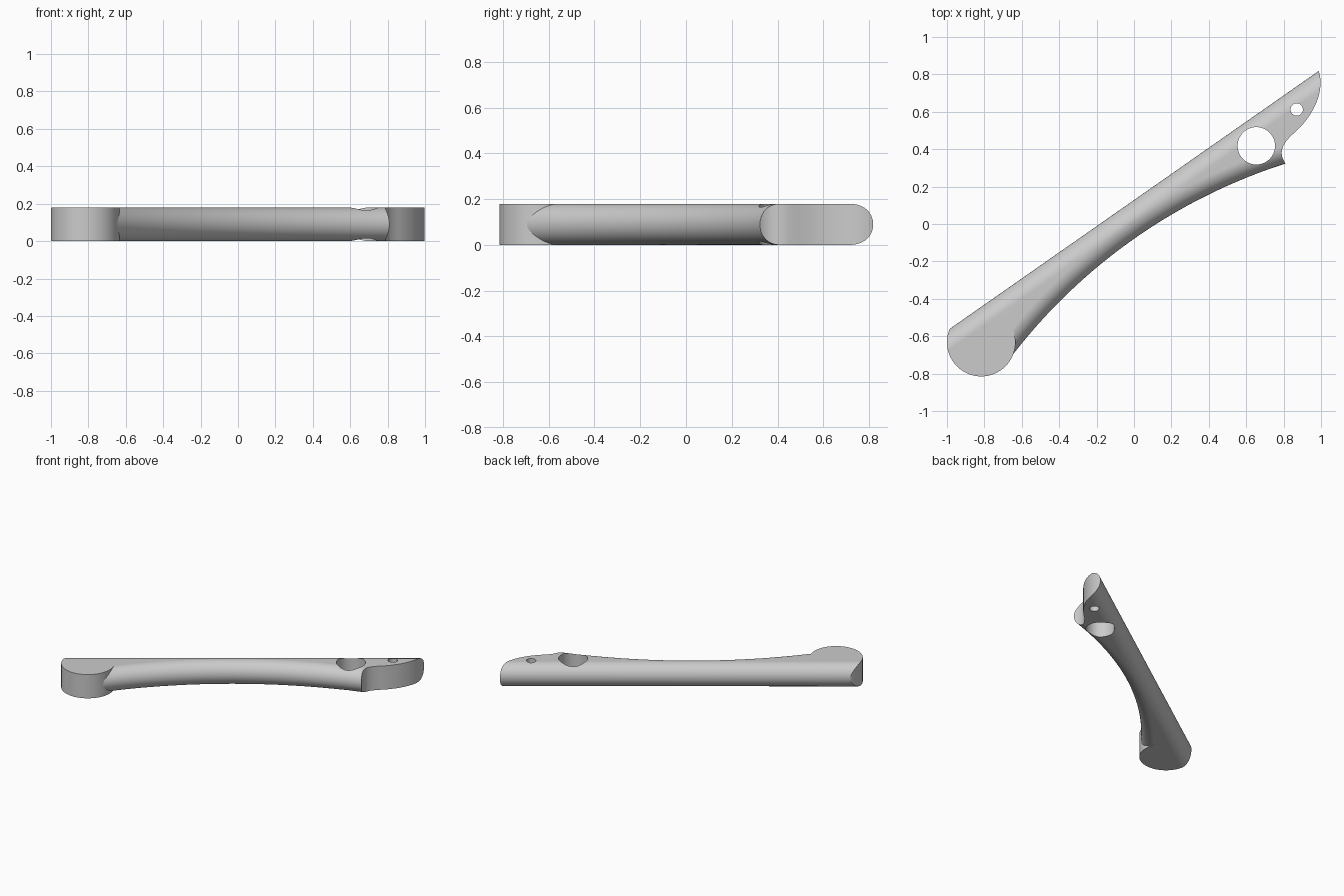
import bpy, bmesh, math
from mathutils import Matrix, Vector
from mathutils.geometry import interpolate_bezier

if "Cube" in bpy.data.objects:
    bpy.data.objects.remove(bpy.data.objects["Cube"])

R = 0.09                                  # edge rounding, half the thickness
TURN = Matrix.Rotation(math.radians(34.95), 4, 'Z')
BACK = 0.105                              # straight back edge, along the bar
ARC = Vector((-0.037, -3.06))             # centre of the hollow front edge
ARC_R = 2.995

grey = bpy.data.materials.new("grey")
grey.use_nodes = True
grey.diffuse_color = (0.6, 0.6, 0.6, 1)
grey.node_tree.nodes["Principled BSDF"].inputs["Base Color"].default_value = (0.6, 0.6, 0.6, 1)


def make_object(name, bm):
    bmesh.ops.remove_doubles(bm, verts=bm.verts, dist=1e-5)
    bmesh.ops.recalc_face_normals(bm, faces=bm.faces)
    mesh = bpy.data.meshes.new(name)
    bm.to_mesh(mesh)
    bm.free()
    mesh.materials.append(grey)
    obj = bpy.data.objects.new(name, mesh)
    bpy.context.collection.objects.link(obj)
    return obj


def section(u, hollow_front, steps=14):
    """Closed ring across the bar at distance u along it."""
    front = ARC.y + math.sqrt(ARC_R ** 2 - (u - ARC.x) ** 2) if hollow_front else -0.4
    e = min(R, (BACK - front) / 2)
    inset = [e * (1 - math.cos(math.pi / 2 * i / steps)) for i in range(steps + 1)]
    rows = [BACK - d for d in inset]
    rows += [front + d for d in reversed(inset)] if hollow_front else [front]
    top, bottom = [], []
    for v in rows:
        d = min(R, BACK - v)
        if hollow_front:
            d = min(d, max(0, (Vector((u, v)) - ARC).length - ARC_R))
        h = math.sqrt(max(0, R * R - (R - d) ** 2))
        if d < 1e-5:
            h = 0
        top.append(Vector((u, v, R + h)))
        bottom.append(Vector((u, v, R - h)))
    return top + bottom[::-1]


def loft(name, start, end, count, hollow_front):
    bm = bmesh.new()
    rings = []
    for i in range(count + 1):
        ring = section(start + (end - start) * i / count, hollow_front)
        rings.append([bm.verts.new(TURN @ p) for p in ring])
    for a, b in zip(rings, rings[1:]):
        for j in range(len(a)):
            k = (j + 1) % len(a)
            bm.faces.new((a[j], a[k], b[k], b[j]))
    bm.faces.new(rings[0])
    bm.faces.new(rings[-1])
    return make_object(name, bm)


def prism(name, outline):
    """Tall upright cutter with the given plan outline."""
    bm = bmesh.new()
    face = bm.faces.new([bm.verts.new((x, y, -0.2)) for x, y in outline])
    up = bmesh.ops.extrude_face_region(bm, geom=[face])
    bmesh.ops.translate(bm, vec=(0, 0, 0.6),
                        verts=[v for v in up["geom"] if isinstance(v, bmesh.types.BMVert)])
    return make_object(name, bm)


def disc(x, y, r, n=72):
    return [(x + r * math.cos(math.tau * i / n), y + r * math.sin(math.tau * i / n))
            for i in range(n)]


def boolean(obj, cutter, operation):
    mod = obj.modifiers.new("cut", 'BOOLEAN')
    mod.operation, mod.object, mod.solver = operation, cutter, 'EXACT'
    bpy.context.view_layer.objects.active = obj
    bpy.ops.object.modifier_apply(modifier=mod.name)


# Bar and the thick round head at its left end
bar = loft("bar", -0.98, 1.45, 60, True)
head = loft("round_head", -1.4, -0.7, 1, False)

# Swept S-shaped end of the bar
lower = interpolate_bezier((0.81, 0.323), (0.77, 0.38), (0.79, 0.43), (0.86, 0.49), 16)
upper = interpolate_bezier((0.86, 0.49), (0.93, 0.55), (1.03, 0.69), (0.987, 0.82), 20)
end_outline = [(0.85, 0.2)] + [(p[0], p[1]) for p in lower + upper[1:]]
end_outline += [(0.95, 0.93), (0.95, 1.3), (1.6, 1.3), (1.6, 0.2)]

# Head outline, swept end, large and small through holes
head_cutter = prism("head_cutter", disc(-0.817, -0.632, 0.183))
cutters = [head_cutter,
           prism("end_cutter", end_outline),
           prism("large_hole_cutter", disc(0.654, 0.418, 0.1)),
           prism("small_hole_cutter", disc(0.87, 0.612, 0.033, 40))]
boolean(head, head_cutter, 'INTERSECT')
for cutter in cutters:
    boolean(bar, cutter, 'DIFFERENCE')
for cutter in cutters:
    bpy.data.objects.remove(cutter)

# Smooth roundings with crisp cut edges
for obj in (bar, head):
    bpy.ops.object.select_all(action='DESELECT')
    obj.select_set(True)
    bpy.context.view_layer.objects.active = obj
    bpy.ops.object.shade_smooth_by_angle(angle=math.radians(30))
    normals = obj.modifiers.new("even_shading", 'WEIGHTED_NORMAL')
    normals.keep_sharp = True
